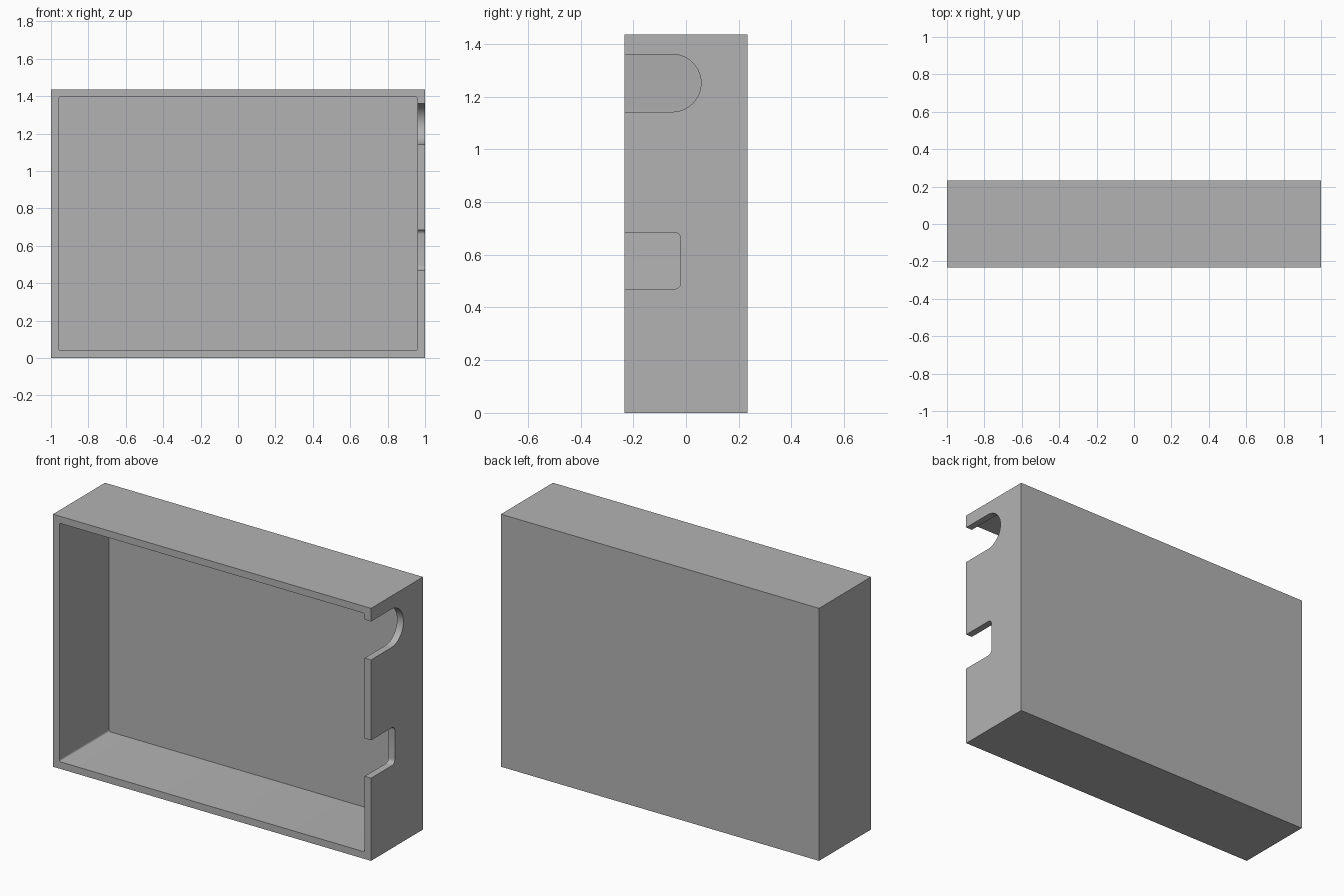
import bpy, bmesh
from math import pi, cos, sin
from mathutils import Vector

cube = bpy.data.objects.get("Cube")
if cube:
    bpy.data.objects.remove(cube, do_unlink=True)

W, D, H = 2.0, 0.467, 1.435   # outer size
WALL, BACK = 0.04, 0.02       # side wall and back panel thickness
FRONT = -D / 2

grey = bpy.data.materials.new("plain grey")
grey.use_nodes = True
colour = (0.45, 0.45, 0.45, 1)
grey.diffuse_color = colour
grey.node_tree.nodes["Principled BSDF"].inputs["Base Color"].default_value = colour


def rounded_rect(u0, u1, v0, v1, r, steps):
    """Outline of a rectangle with rounded corners, as (u, v) pairs."""
    corners = [(u1 - r, v1 - r), (u0 + r, v1 - r), (u0 + r, v0 + r), (u1 - r, v0 + r)]
    return [(cu + r * cos((q + i / steps) * pi / 2), cv + r * sin((q + i / steps) * pi / 2))
            for q, (cu, cv) in enumerate(corners) for i in range(steps + 1)]


def prism(name, points, direction):
    """Extrude a flat outline of 3D points along a direction."""
    bm = bmesh.new()
    face = bm.faces.new([bm.verts.new(p) for p in points])
    out = bmesh.ops.extrude_face_region(bm, geom=[face])
    verts = [e for e in out["geom"] if isinstance(e, bmesh.types.BMVert)]
    bmesh.ops.translate(bm, verts=verts, vec=Vector(direction))
    bmesh.ops.remove_doubles(bm, verts=bm.verts, dist=0.0001)
    bmesh.ops.recalc_face_normals(bm, faces=bm.faces)
    mesh = bpy.data.meshes.new(name)
    bm.to_mesh(mesh)
    bm.free()
    mesh.materials.append(grey)
    obj = bpy.data.objects.new(name, mesh)
    bpy.context.collection.objects.link(obj)
    return obj


def side_notch(name, z0, z1, depth_y, r, steps):
    """Cutter through the right wall, open at the front rim."""
    outline = rounded_rect(FRONT - 0.3, depth_y, z0, z1, r, steps)
    return prism(name, [(W / 2 - 0.1, y, z) for y, z in outline], (0.2, 0, 0))


# Outer case
case = prism("open_case", [(-W / 2, FRONT, 0), (W / 2, FRONT, 0),
                           (W / 2, FRONT, H), (-W / 2, FRONT, H)], (0, D, 0))

# Cavity with slightly rounded corners, and the two side notches
cavity = rounded_rect(-W / 2 + WALL, W / 2 - WALL, WALL, H - WALL, 0.01, 4)
cutters = [
    prism("cavity_cutter", [(x, FRONT - 0.1, z) for x, z in cavity], (0, D + 0.1 - BACK, 0)),
    side_notch("round_notch_cutter", 1.142, 1.36, 0.057, 0.1085, 16),
    side_notch("square_notch_cutter", 0.47, 0.685, -0.02, 0.025, 6),
]

bpy.context.view_layer.objects.active = case
case.select_set(True)
for cutter in cutters:
    cutter.hide_render = True
    cut = case.modifiers.new(cutter.name, "BOOLEAN")
    cut.operation = "DIFFERENCE"
    cut.solver = "EXACT"
    cut.object = cutter
    bpy.ops.object.modifier_apply(modifier=cut.name)
    bpy.data.objects.remove(cutter, do_unlink=True)

bpy.ops.object.shade_smooth_by_angle(angle=pi / 6)
